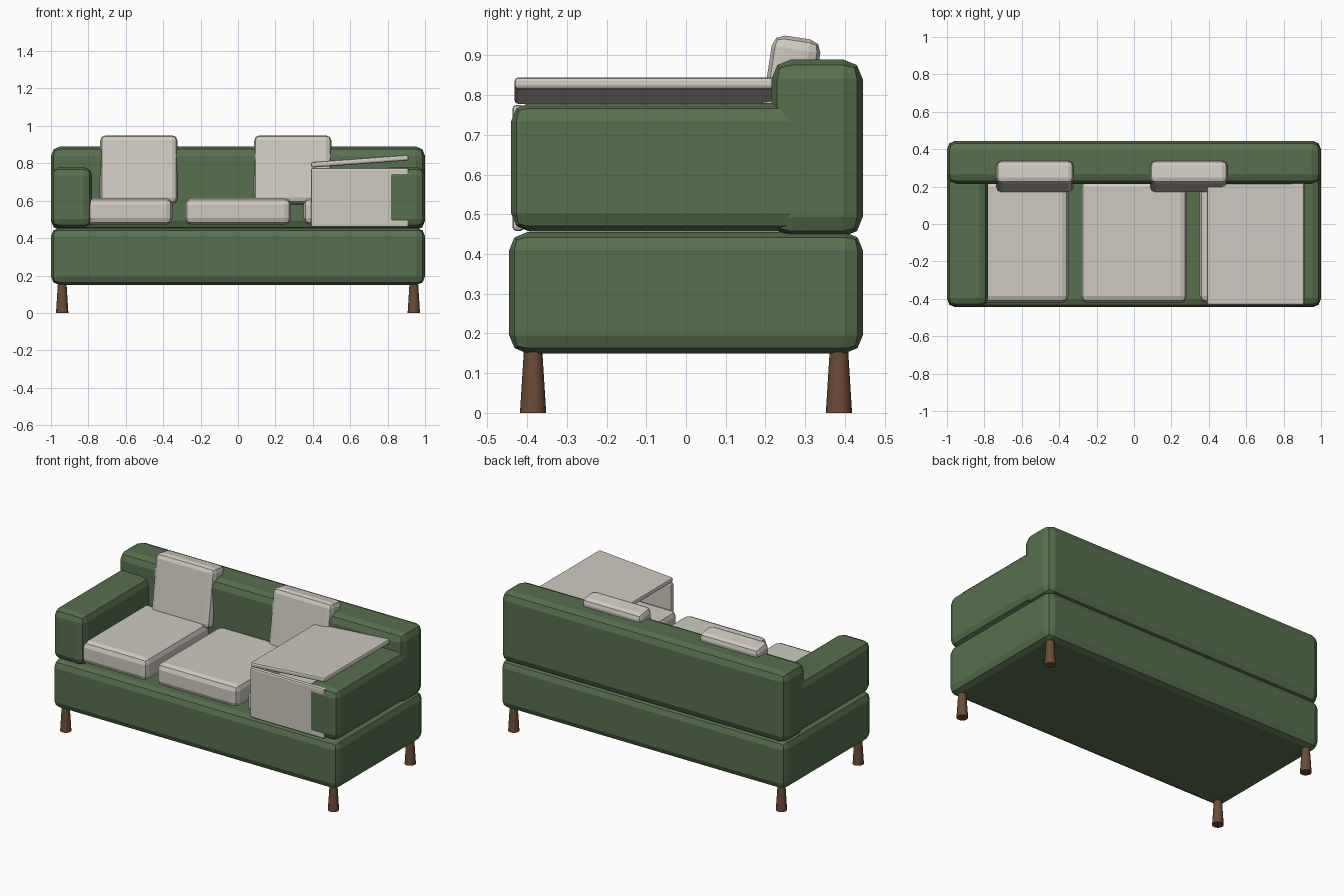
import bpy, bmesh, math
from mathutils import Matrix

if "Cube" in bpy.data.objects:
    bpy.data.objects.remove(bpy.data.objects["Cube"])


def material(name, rgb):
    m = bpy.data.materials.new(name)
    m.diffuse_color = (*rgb, 1.0)
    m.use_nodes = True
    m.node_tree.nodes["Principled BSDF"].inputs["Base Color"].default_value = m.diffuse_color
    return m


GREEN = material("green fabric", (0.095, 0.16, 0.074))
CREAM = material("cream fabric", (0.62, 0.59, 0.53))
WOOD = material("brown wood", (0.15, 0.07, 0.035))


def finish(bm, name, mat):
    mesh = bpy.data.meshes.new(name)
    bm.to_mesh(mesh)
    bm.free()
    mesh.materials.append(mat)
    obj = bpy.data.objects.new(name, mesh)
    bpy.context.collection.objects.link(obj)
    return obj


def soft_box(name, mat, xs, ys, zs, bevel, rot=(0, 0, 0)):
    """Bevelled box from x, y, z ranges, turned about its own centre."""
    bm = bmesh.new()
    bmesh.ops.create_cube(bm, size=1.0)
    bmesh.ops.scale(bm, vec=[r[1] - r[0] for r in (xs, ys, zs)], verts=bm.verts)
    bmesh.ops.bevel(bm, geom=bm.edges[:], offset=bevel, segments=2,
                    profile=0.5, affect='EDGES')
    obj = finish(bm, name, mat)
    obj.location = [(r[0] + r[1]) / 2 for r in (xs, ys, zs)]
    obj.rotation_euler = [math.radians(a) for a in rot]
    return obj


# Upholstered frame
soft_box("base", GREEN, (-1, 1), (-0.445, 0.445), (0.15, 0.455), 0.045)
soft_box("backrest", GREEN, (-1, 1), (0.215, 0.445), (0.443, 0.89), 0.05)
soft_box("left_arm", GREEN, (-1, -0.78), (-0.44, 0.32), (0.457, 0.78), 0.045)
soft_box("right_arm", GREEN, (0.78, 1), (-0.44, 0.32), (0.457, 0.78), 0.045)

# Three seat cushions
for i, cx in enumerate((-0.635, 0, 0.635)):
    soft_box(f"seat_cushion_{i + 1}", CREAM, (cx - 0.284, cx + 0.284),
             (-0.42, 0.23), (0.472, 0.615), 0.035)

# Two loose cushions leaning on the backrest
for i, cx in enumerate((-0.53, 0.293)):
    soft_box(f"back_cushion_{i + 1}", CREAM, (cx - 0.207, cx + 0.207),
             (0.192, 0.316), (0.577, 0.947), 0.03, (-8.5, 0, 0))

# Throw: tilted sheet over the right arm and a drop in front
soft_box("throw_top", CREAM, (0.39, 0.912), (-0.432, 0.24), (0.796, 0.826),
         0.01, (0, -4.2, 0))
soft_box("throw_drop", CREAM, (0.39, 0.912), (-0.437, -0.407), (0.458, 0.775), 0.01)

# Tapered legs
for sx, side in ((-1, "left"), (1, "right")):
    for sy, end in ((-1, "front"), (1, "back")):
        bm = bmesh.new()
        bmesh.ops.create_cone(bm, cap_ends=True, segments=16, radius1=0.033,
                              radius2=0.023, depth=0.16,
                              matrix=Matrix.Translation((sx * 0.94, sy * 0.385, 0.08)))
        for f in bm.faces:
            f.smooth = len(f.verts) == 4
        for e in bm.edges:
            e.smooth = all(f.smooth for f in e.link_faces)
        finish(bm, f"{end}_{side}_leg", WOOD)
